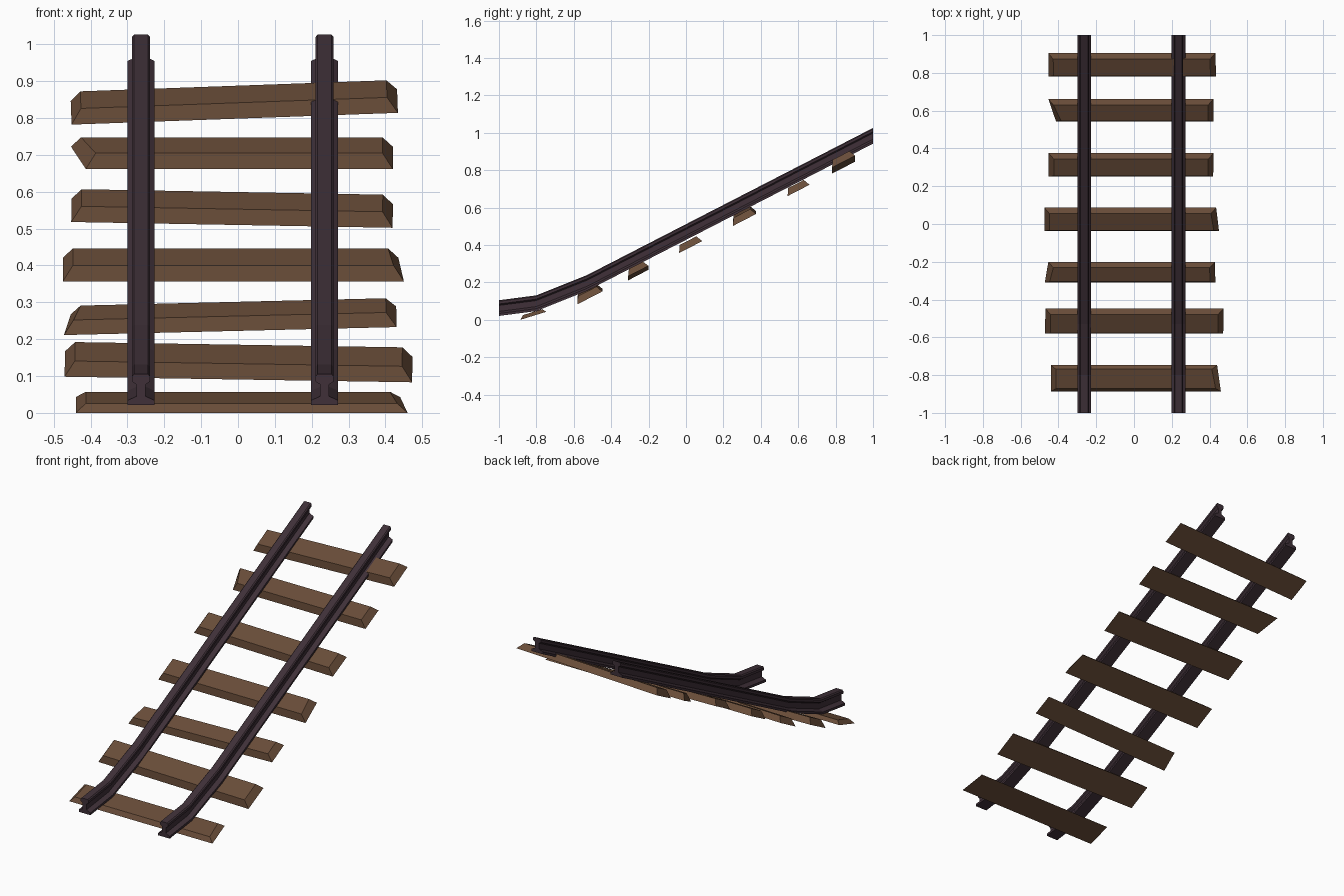
import bpy, bmesh
from mathutils import Matrix, Vector

cube = bpy.data.objects.get("Cube")
if cube:
    bpy.data.objects.remove(cube, do_unlink=True)


def material(name, color):
    m = bpy.data.materials.new(name)
    m.use_nodes = True
    m.diffuse_color = (*color, 1)
    m.node_tree.nodes["Principled BSDF"].inputs["Base Color"].default_value = (*color, 1)
    return m


iron = material("dark iron", (0.05, 0.03, 0.04))
wood = material("brown wood", (0.14, 0.073, 0.04))


def loft(name, rings, mat):
    """Skin a row of closed cross-sections and cap both ends."""
    bm = bmesh.new()
    loops = [[bm.verts.new(p) for p in ring] for ring in rings]
    n = len(loops[0])
    for a, b in zip(loops, loops[1:]):
        for i in range(n):
            j = (i + 1) % n
            bm.faces.new((a[i], a[j], b[j], b[i]))
    bm.faces.new(loops[0])
    bm.faces.new(loops[-1])
    bmesh.ops.recalc_face_normals(bm, faces=bm.faces)
    mesh = bpy.data.meshes.new(name)
    bm.to_mesh(mesh)
    bm.free()
    mesh.materials.append(mat)
    obj = bpy.data.objects.new(name, mesh)
    bpy.context.collection.objects.link(obj)
    return obj


# Rails: half of an I-shaped section, mirrored, swept up the slope
half = [(0.0365, 0), (0.0365, 0.013), (0.012, 0.024), (0.012, 0.056),
        (0.0245, 0.064), (0.0245, 0.078), (0.019, 0.084)]
section = half + [(-x, z) for x, z in reversed(half)]
path = [(-1, 0.021), (-0.8, 0.047), (-0.53, 0.155), (1, 0.942)]
for name, cx in (("right_rail", -0.263), ("left_rail", 0.235)):
    loft(name, [[(cx + x, y, base + z) for x, z in section] for y, base in path], iron)


# Sleepers: tapered beams with a wide underside, each laid a little crooked
def sleeper(name, left, right, y, z, roll, pitch=0.477, height=0.037,
            width=0.139, skew_l=0, skew_r=0):
    rings = []
    mid = (left + right) / 2
    for end, inset, skew, side in ((left, 0.027, skew_l, -1), (right, 0.028, skew_r, 1)):
        front = end - mid + (side * min(skew, 0))
        back = end - mid - side * max(skew, 0)
        w = width / 2
        rings.append([(front, -w, 0), (back, w, 0),
                      (back - side * inset, w - 0.016, height),
                      (front - side * inset, 0.022 - w, height)])
    obj = loft(name, rings, wood)
    turn = Matrix.Rotation(-roll, 4, 'Y') @ Matrix.Rotation(pitch, 4, 'X')
    obj.data.transform(Matrix.Translation(Vector((mid, y, z))) @ turn)


sleeper("sleeper_1", -0.44, 0.46, -0.817, 0.0215, 0, 0.3, 0.02, 0.145, skew_r=0.02)
sleeper("sleeper_2", -0.47, 0.473, -0.514, 0.125, -0.016, width=0.15)
sleeper("sleeper_3", -0.473, 0.43, -0.255, 0.25, 0.024, width=0.122, height=0.034, skew_l=0.02)
sleeper("sleeper_4", -0.475, 0.45, 0.025, 0.389, 0, skew_r=0.015)
sleeper("sleeper_5", -0.452, 0.42, 0.313, 0.542, -0.018)
sleeper("sleeper_6", -0.453, 0.42, 0.602, 0.692, 0, width=0.132, skew_l=-0.04)
sleeper("sleeper_7", -0.453, 0.433, 0.843, 0.83, 0.036)
